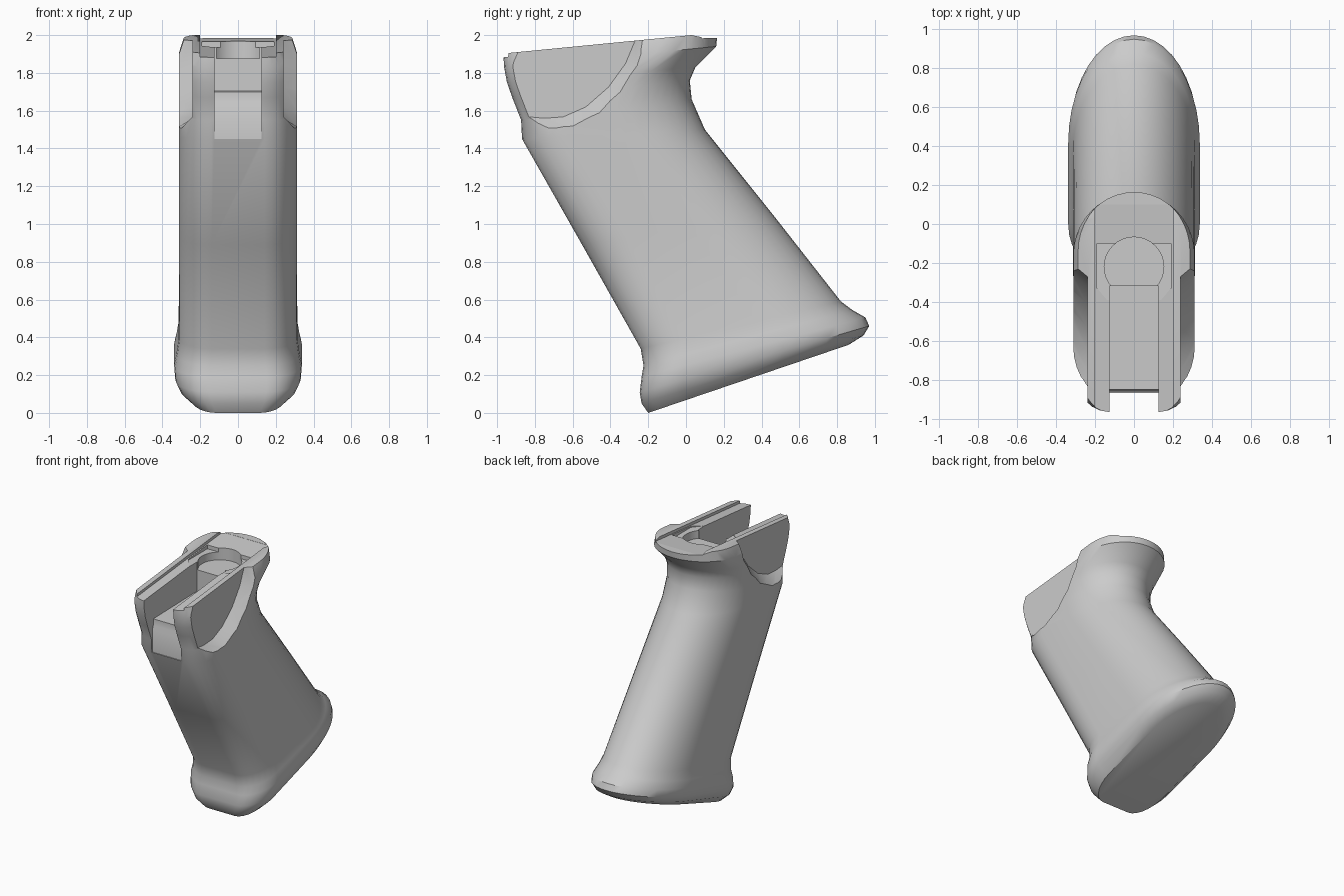
import bpy
import bmesh
from math import sin, cos, pi, radians
from mathutils import Vector

cube = bpy.data.objects.get("Cube")
if cube:
    bpy.data.objects.remove(cube)

grey = bpy.data.materials.new("matte_grey")
grey.use_nodes = True
colour = (0.6, 0.6, 0.6, 1)
grey.diffuse_color = colour
grey.node_tree.nodes["Principled BSDF"].inputs["Base Color"].default_value = colour


def loft(name, rings):
    """Closed solid through rings with equal point counts."""
    bm = bmesh.new()
    loops = [[bm.verts.new(p) for p in ring] for ring in rings]
    n = len(loops[0])
    for a, b in zip(loops, loops[1:]):
        for i in range(n):
            j = (i + 1) % n
            bm.faces.new((a[i], a[j], b[j], b[i]))
    bm.faces.new(loops[0][::-1])
    bm.faces.new(loops[-1])
    bmesh.ops.recalc_face_normals(bm, faces=bm.faces)
    mesh = bpy.data.meshes.new(name)
    bm.to_mesh(mesh)
    bm.free()
    obj = bpy.data.objects.new(name, mesh)
    mesh.materials.append(grey)
    bpy.context.collection.objects.link(obj)
    return obj


def prism(name, profile, half_width):
    """Side profile (y, z) extruded across x."""
    return loft(name, [[(x, y, z) for y, z in profile] for x in (-half_width, half_width)])


def column(name, outline, z0, z1):
    """Plan outline (x, y) extruded upward."""
    return loft(name, [[(x, y, z) for x, y in outline] for z in (z0, z1)])


def cut(target, cutter):
    mod = target.modifiers.new("cut", "BOOLEAN")
    mod.operation = "DIFFERENCE"
    mod.solver = "EXACT"
    mod.object = cutter
    bpy.context.view_layer.objects.active = target
    bpy.ops.object.modifier_apply(modifier=mod.name)
    bpy.data.objects.remove(cutter)


def section(front, back, w, back_depth):
    """Grip section: flat front with soft corners, rounded back."""
    start, end = Vector((0, *front)), Vector((0, *back))
    length = (end - start).length
    along = (end - start) / length
    half = []
    for i in range(8):
        a = i / 7 * pi / 2
        half.append((w * (0.45 + 0.55 * sin(a)), 0.24 * (1 - cos(a))))
    for i in range(11):
        b = i / 10 * pi / 2
        half.append((w * cos(b), length - back_depth * (1 - sin(b))))
    half[-1] = (0, length)
    full = half + [(-x, s) for x, s in half[-2::-1]]
    return [start + along * s + Vector((x, 0, 0)) for x, s in full]


# Grip body: front point, back point, half width, back roundness
sections = [
    ((-0.20, 0.00), (0.86, 0.36), 0.25, 0.48),
    ((-0.235, 0.05), (0.94, 0.41), 0.305, 0.53),
    ((-0.245, 0.11), (0.97, 0.46), 0.332, 0.55),
    ((-0.235, 0.19), (0.95, 0.505), 0.338, 0.55),
    ((-0.225, 0.25), (0.88, 0.545), 0.326, 0.5),
    ((-0.24, 0.34), (0.82, 0.59), 0.314, 0.46),
    ((-0.55, 0.89), (0.46, 1.05), 0.312, 0.44),
    ((-0.868, 1.45), (0.10, 1.50), 0.312, 0.42),
    ((-0.873, 1.55), (0.03, 1.66), 0.312, 0.40),
    ((-0.92, 1.67), (0.02, 1.76), 0.312, 0.36),
    ((-0.948, 1.75), (0.05, 1.83), 0.312, 0.34),
    ((-0.963, 1.83), (0.16, 1.94), 0.312, 0.32),
    ((-0.97, 1.95), (0.175, 2.10), 0.262, 0.30),
]
grip = loft("grip", [section(*s) for s in sections])

# Sloped top
cut(grip, prism("top_trim", [(-1.2, 1.88), (0.03, 2.0), (0.1, 1.985), (0.4, 1.985),
                             (0.4, 2.4), (-1.2, 2.4)], 0.6))
# Shallow channel between the two rails
cut(grip, prism("channel", [(-1.2, 1.86), (0.1, 1.984), (0.1, 2.4), (-1.2, 2.4)], 0.2))
# Deep centre slot with stepped front ledge
cut(grip, prism("slot", [(-1.2, 1.45), (-0.862, 1.45), (-0.862, 1.62), (-0.85, 1.65),
                         (-0.85, 1.7), (-0.32, 1.71), (-0.32, 2.4), (-1.2, 2.4)], 0.125))
# Pocket and round seat behind the slot
cut(grip, column("pocket", [(-0.19, -0.1), (-0.19, -0.33), (-0.14, -0.39),
                            (0.14, -0.39), (0.19, -0.33), (0.19, -0.1)], 1.935, 2.4))
circle = [(0.153 * cos(i * pi / 16), 0.153 * sin(i * pi / 16) - 0.22) for i in range(32)]
cut(grip, column("round_seat", circle, 1.875, 2.4))

# Scooped side recesses with a sloped border
inner = [(-1.2, 1.58), (-0.86, 1.57), (-0.75, 1.56), (-0.65, 1.567), (-0.53, 1.62),
         (-0.41, 1.725), (-0.32, 1.85), (-0.27, 1.97), (-0.24, 2.4), (-1.2, 2.4)]
outer = [(-1.2, 1.53), (-0.85, 1.51), (-0.72, 1.497), (-0.6, 1.52), (-0.46, 1.59),
         (-0.35, 1.7), (-0.26, 1.84), (-0.21, 1.98), (-0.18, 2.4), (-1.2, 2.4)]
for side in (-1, 1):
    rings = []
    for t in (0, 1.8):
        rings.append([(side * (0.24 + 0.07 * t), a[0] + (b[0] - a[0]) * t, a[1] + (b[1] - a[1]) * t)
                      for a, b in zip(inner, outer)])
    cut(grip, loft("side_recess", rings))

# Smooth body, crisp cut edges
bpy.ops.object.select_all(action="DESELECT")
grip.select_set(True)
bpy.context.view_layer.objects.active = grip
bpy.ops.object.shade_smooth_by_angle(angle=radians(35))
